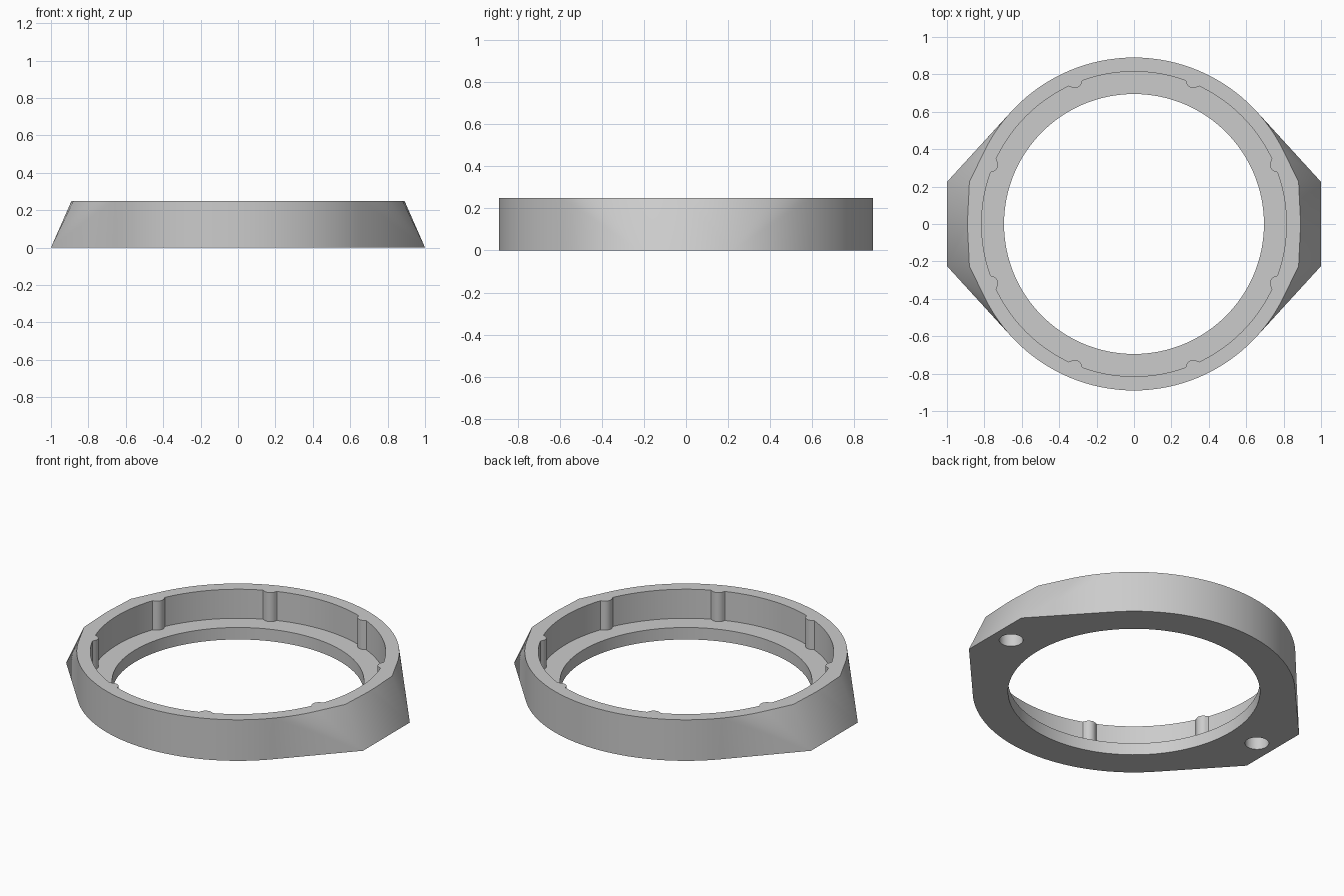
import bpy
import bmesh
from math import sin, cos, sqrt, radians, tau

if "Cube" in bpy.data.objects:
    bpy.data.objects.remove(bpy.data.objects["Cube"], do_unlink=True)

HEIGHT = 0.25
OUTER_R, RECESS_R, BORE_R = 0.89, 0.815, 0.695
LEDGE_Z = 0.073
RIB_R, RIB_CENTRE = 0.04, 0.83
SEGMENTS = 128

grey = bpy.data.materials.new("plain grey")
grey.use_nodes = True
colour = (0.6, 0.6, 0.6, 1)
grey.diffuse_color = colour
grey.node_tree.nodes["Principled BSDF"].inputs["Base Color"].default_value = colour


def circle(radius, count=SEGMENTS, cx=0):
    return [(cx + radius * cos(tau * i / count), radius * sin(tau * i / count))
            for i in range(count)]


def add_object(name, bm):
    bmesh.ops.recalc_face_normals(bm, faces=bm.faces)
    mesh = bpy.data.meshes.new(name)
    bm.to_mesh(mesh)
    bm.free()
    mesh.materials.append(grey)
    obj = bpy.data.objects.new(name, mesh)
    bpy.context.collection.objects.link(obj)
    return obj


def prism(name, outline, z0, z1):
    bm = bmesh.new()
    face = bm.faces.new([bm.verts.new((x, y, z0)) for x, y in outline])
    grown = bmesh.ops.extrude_face_region(bm, geom=[face])["geom"]
    bmesh.ops.translate(bm, vec=(0, 0, z1 - z0),
                        verts=[v for v in grown if isinstance(v, bmesh.types.BMVert)])
    return add_object(name, bm)


# Body: round ring blank hulled with a sloping lug on each side
bm = bmesh.new()
for z, lug_x in ((0, 1.0), (HEIGHT, 0.88)):
    for x, y in circle(OUTER_R):
        bm.verts.new((x, y, z))
    for sx in (-1, 1):
        for sy in (-1, 1):
            bm.verts.new((sx * lug_x, sy * 0.225, z))
hull = bmesh.ops.convex_hull(bm, input=bm.verts)
loose = set(hull["geom_interior"]) | set(hull["geom_unused"])
bmesh.ops.delete(bm, geom=[v for v in loose if isinstance(v, bmesh.types.BMVert)],
                 context="VERTS")
bmesh.ops.dissolve_limit(bm, angle_limit=radians(0.1), verts=bm.verts, edges=bm.edges)
body = add_object("ring_body", bm)

# Recess outline: circle broken by eight rounded ribs
half_rib = radians(3.2)
steps = 16
recess = []
for k in range(8):
    middle = tau * (k + 0.5) / 8
    for i in range(steps + 1):
        d = half_rib * (2 * i / steps - 1)
        r = RECESS_R
        inside = RIB_R ** 2 - (RIB_CENTRE * sin(d)) ** 2
        if inside > 0:
            r = min(r, RIB_CENTRE * cos(d) - sqrt(inside))
        recess.append((r * cos(middle + d), r * sin(middle + d)))
    gap = tau / 8 - 2 * half_rib
    for i in range(1, steps):
        a = middle + half_rib + gap * i / steps
        recess.append((RECESS_R * cos(a), RECESS_R * sin(a)))

cutters = [
    prism("recess_cutter", recess, LEDGE_Z, HEIGHT + 0.1),
    prism("bore_cutter", circle(BORE_R), -0.1, LEDGE_Z + 0.05),
]
# Blind screw holes under the lugs
for side, x in (("left", 0.885), ("right", -0.885)):
    cutters.append(prism(side + "_screw_hole_cutter", circle(0.066, 32, x), -0.1, 0.1))

bpy.context.view_layer.objects.active = body
body.select_set(True)
for cutter in cutters:
    mod = body.modifiers.new(cutter.name, "BOOLEAN")
    mod.operation = "DIFFERENCE"
    mod.solver = "EXACT"
    mod.object = cutter
    bpy.ops.object.modifier_apply(modifier=mod.name)
    bpy.data.objects.remove(cutter, do_unlink=True)

bpy.ops.object.select_all(action="DESELECT")
body.select_set(True)
bpy.ops.object.shade_smooth_by_angle(angle=radians(25))
